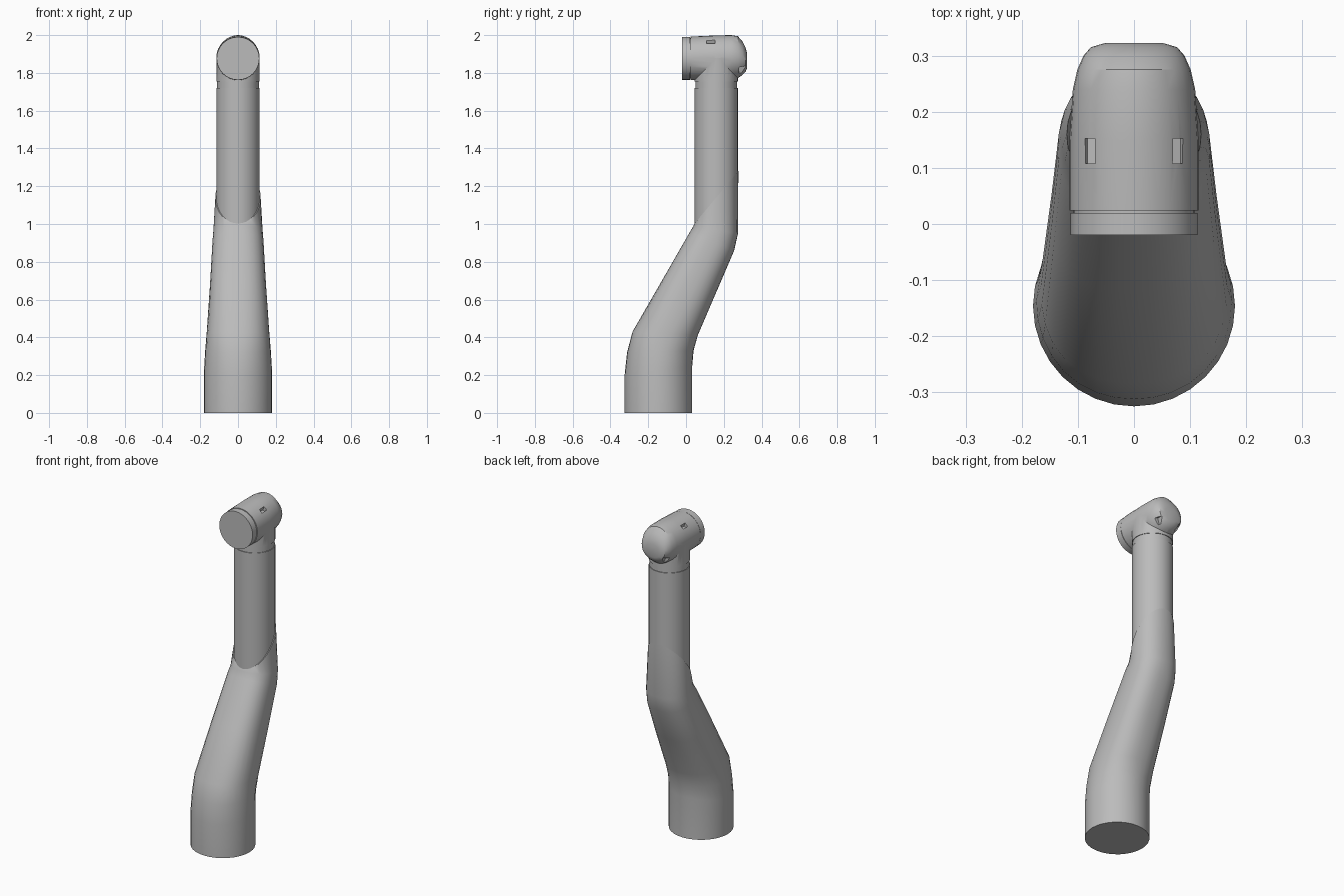
import bpy, bmesh
from math import sin, cos, pi
from mathutils import Vector, Matrix

cube = bpy.data.objects.get("Cube")
if cube:
    bpy.data.objects.remove(cube, do_unlink=True)

grey = bpy.data.materials.new("light_grey")
grey.use_nodes = True
grey.diffuse_color = (0.5, 0.5, 0.5, 1)
grey.node_tree.nodes["Principled BSDF"].inputs["Base Color"].default_value = (0.5, 0.5, 0.5, 1)
SIDES = 32


def finish(name, bm):
    bmesh.ops.recalc_face_normals(bm, faces=bm.faces)
    mesh = bpy.data.meshes.new(name)
    bm.to_mesh(mesh)
    bm.free()
    mesh.materials.append(grey)
    obj = bpy.data.objects.new(name, mesh)
    bpy.context.collection.objects.link(obj)
    return obj


def smooth(obj):
    bpy.ops.object.select_all(action='DESELECT')
    obj.select_set(True)
    bpy.context.view_layer.objects.active = obj
    bpy.ops.object.shade_smooth_by_angle(angle=pi / 6)


def loft(name, rings):
    """Skin rings given as (front y, front z, back y, back z, half width, roundness)."""
    bm = bmesh.new()
    loops = []
    for fy, fz, by, bz, width, power in rings:
        front, back = Vector((0, fy, fz)), Vector((0, by, bz))
        mid, half = (front + back) / 2, (back - front) / 2
        loop = []
        for i in range(SIDES):
            c, s = cos(2 * pi * i / SIDES), sin(2 * pi * i / SIDES)
            k = (abs(c) ** power + abs(s) ** power) ** (-1 / power)
            loop.append(bm.verts.new(mid + half * c * k + Vector((width * s * k, 0, 0))))
        loops.append(loop)
    for a, b in zip(loops, loops[1:]):
        for i in range(SIDES):
            j = (i + 1) % SIDES
            bm.faces.new((a[i], a[j], b[j], b[i]))
    bm.faces.new(loops[0])
    bm.faces.new(loops[-1])
    return finish(name, bm)


def upright(name, steps):
    """Round upright part on the wrist axis, from (z, radius) steps."""
    return loft(name, [(0.16 - r, z, 0.16 + r, z, r, 2) for z, r in steps])


def lying(name, steps):
    """Round part along y, from (y, bottom z, top z, half width) steps."""
    return loft(name, [(y, low, y, high, w, 2) for y, low, high, w in steps])


# Cranked lower link, round at the base and boxier along the slope
lower = loft("lower_link", [
    (-0.325, 0.0, 0.033, 0.0, 0.18, 2),
    (-0.325, 0.2, 0.033, 0.25, 0.18, 2),
    (-0.312, 0.32, 0.04, 0.33, 0.174, 2.1),
    (-0.283, 0.43, 0.062, 0.41, 0.166, 2.4),
    (-0.12, 0.713, 0.165, 0.65, 0.148, 2.6),
    (0.02, 0.957, 0.255, 0.86, 0.135, 2.5),
    (0.04, 0.99, 0.275, 0.95, 0.13, 2.3),
    (0.043, 1.0, 0.277, 1.28, 0.12, 2),
])
tube = upright("upper_tube", [(0.96, 0.115), (1.72, 0.115)])
collar = upright("wrist_collar", [(1.71, 0.111), (1.76, 0.111)])

# Wrist head with its upright neck joined into one solid
neck = upright("head_neck", [(1.755, 0.115), (1.88, 0.115)])
head = lying("wrist_head", [
    (0.024, 1.762, 1.992, 0.115), (0.15, 1.76, 1.998, 0.115),
    (0.24, 1.765, 2.0, 0.109), (0.275, 1.772, 1.994, 0.101),
    (0.3, 1.79, 1.965, 0.09), (0.315, 1.805, 1.935, 0.077),
    (0.323, 1.825, 1.905, 0.05),
])

# Small pits in the top and in the rounded end of the head
bm = bmesh.new()
for x in (-0.08, 0.08):
    for place, size in (((x, 0.13, 1.97), (0.022, 0.045, 0.05)),
                        ((x * 0.85, 0.305, 1.815), (0.022, 0.05, 0.04))):
        bmesh.ops.create_cube(bm, size=1, matrix=Matrix.Translation(place)
                              @ Matrix.Rotation(x * 4, 4, 'Y')
                              @ Matrix.Diagonal((*size, 1)))
pits = finish("pit_cutter", bm)
pits.hide_render = True
pits.hide_viewport = True

for tool, kind in ((neck, 'UNION'), (pits, 'DIFFERENCE')):
    mod = head.modifiers.new(kind.title(), 'BOOLEAN')
    mod.object, mod.operation, mod.solver = tool, kind, 'EXACT'
bpy.context.view_layer.update()
bpy.context.view_layer.objects.active = head
for mod in list(head.modifiers):
    bpy.ops.object.modifier_apply(modifier=mod.name)
for helper in (neck, pits):
    bpy.data.objects.remove(helper, do_unlink=True)

# Flat front flange with a narrow groove behind it
groove = lying("flange_groove", [(0.018, 1.77, 1.984, 0.108), (0.03, 1.77, 1.984, 0.108)])
flange = lying("front_flange", [(-0.02, 1.763, 1.99, 0.113), (0.02, 1.763, 1.99, 0.113)])

for part in (lower, tube, collar, head, groove, flange):
    smooth(part)
